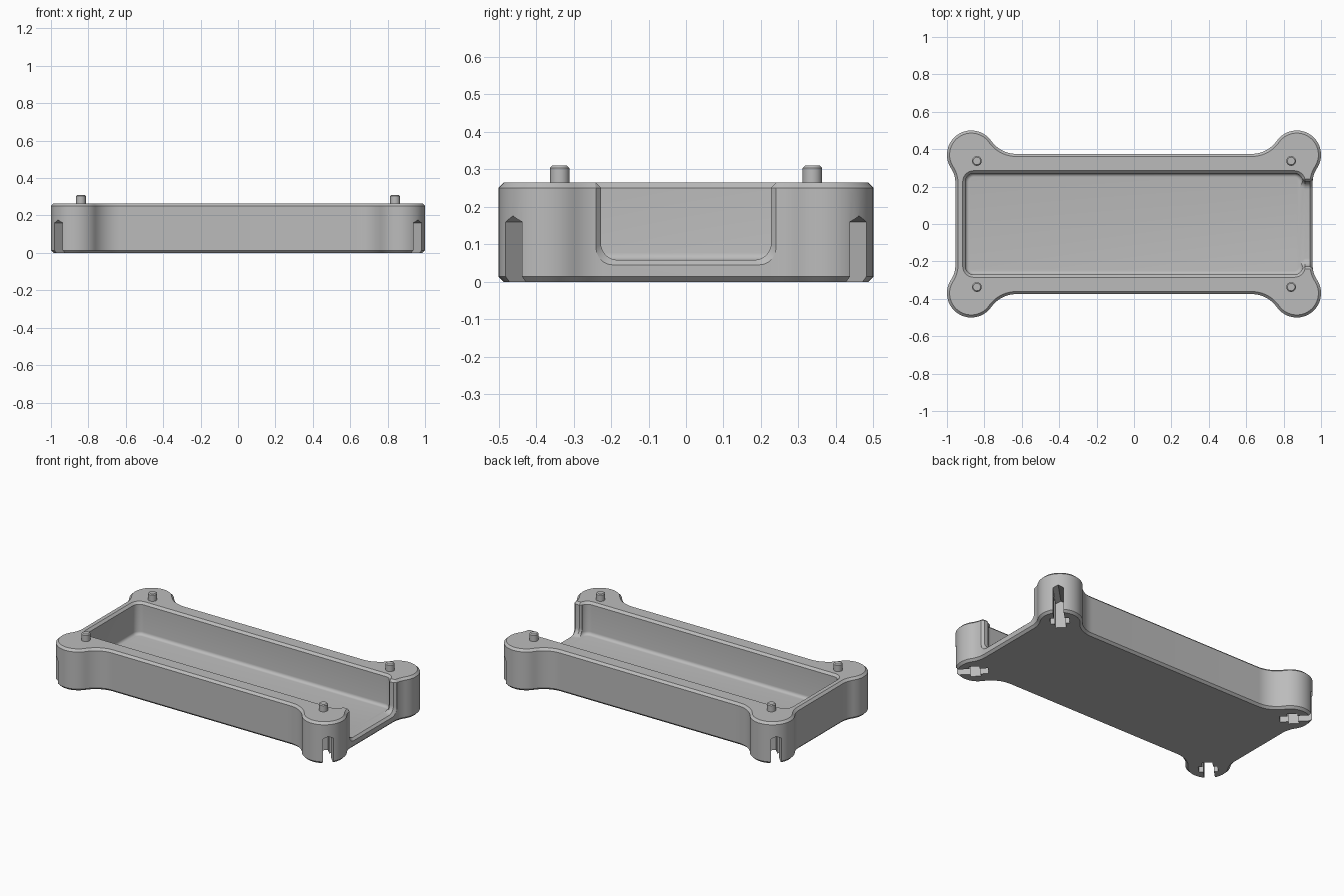
import bpy, bmesh, math
from math import pi, atan2, cos, sin
from mathutils import Matrix

default = bpy.data.objects.get("Cube")
if default:
    bpy.data.objects.remove(default)

grey = bpy.data.materials.new("plain grey")
grey.use_nodes = True
GREY = (0.5, 0.5, 0.5, 1)
grey.diffuse_color = GREY
grey.node_tree.nodes["Principled BSDF"].inputs["Base Color"].default_value = GREY

HEIGHT, CHAMFER, FLOOR = 0.265, 0.014, 0.058
POST = (0.87, 0.37)
POST_R = 0.13
SIDE_X, SIDE_Y = 0.955, 0.375


def arc(centre, radius, start, end, steps):
    return [(centre[0] + radius * cos(start + (end - start) * i / steps),
             centre[1] + radius * sin(start + (end - start) * i / steps))
            for i in range(steps + 1)]


def four_way(quarter):
    """Mirror a first-quadrant path into a closed loop."""
    half = quarter + [(-x, y) for x, y in reversed(quarter)]
    return half + [(-x, -y) for x, y in half]


def outline(inset):
    """Bone-shaped plan: round corner posts blended into straight sides."""
    def blend(along, across):
        return (along ** 2 + across ** 2 - POST_R ** 2) / (2 * (POST_R - across))
    tangent_x, tangent_y = 0.63, 0.22
    r1 = blend(POST[1] - tangent_y, SIDE_X - POST[0])
    r2 = blend(POST[0] - tangent_x, SIDE_Y - POST[1])
    c1, c2 = (SIDE_X + r1, tangent_y), (tangent_x, SIDE_Y + r2)
    d1 = atan2(c1[1] - POST[1], c1[0] - POST[0])
    d2 = atan2(c2[1] - POST[1], c2[0] - POST[0])
    return four_way(arc(c1, r1 + inset, pi, d1 + pi, 8)
                    + arc(POST, POST_R - inset, d1, d2, 28)[1:-1]
                    + arc(c2, r2 + inset, d2 - pi, -pi / 2, 12))


def rounded_rect(half_x, half_y, radius):
    return four_way(arc((half_x - radius, half_y - radius), radius, 0, pi / 2, 8))


def loft(name, rings, cutter=False):
    """Skin a stack of equal rings and cap both ends."""
    bm = bmesh.new()
    loops = [[bm.verts.new(p) for p in ring] for ring in rings]
    for a, b in zip(loops, loops[1:]):
        for i in range(len(a)):
            j = (i + 1) % len(a)
            bm.faces.new((a[i], a[j], b[j], b[i]))
    bm.faces.new(loops[0])
    bm.faces.new(loops[-1])
    bmesh.ops.recalc_face_normals(bm, faces=bm.faces)
    mesh = bpy.data.meshes.new(name)
    bm.to_mesh(mesh)
    bm.free()
    mesh.materials.append(grey)
    obj = bpy.data.objects.new(name, mesh)
    bpy.context.collection.objects.link(obj)
    obj.hide_render = cutter
    return obj


def at_height(points, z):
    return [(x, y, z) for x, y in points]


def finish(obj):
    bpy.ops.object.select_all(action='DESELECT')
    bpy.context.view_layer.objects.active = obj
    obj.select_set(True)
    bpy.ops.object.shade_smooth_by_angle(angle=math.radians(25))


# Tray body with chamfered top and bottom rims
tray = loft("tray_body", [at_height(outline(o), z) for o, z in (
    (CHAMFER, 0), (0, CHAMFER), (0, HEIGHT - CHAMFER), (CHAMFER, HEIGHT))])

# Pocket with a filleted floor and a chamfered mouth
FILLET = 0.02
levels = [(-FILLET * (1 - sin(a)), FLOOR + FILLET * (1 - cos(a)))
          for a in (i * pi / 10 for i in range(6))]
levels += [(0, HEIGHT - CHAMFER), (CHAMFER, HEIGHT), (CHAMFER, HEIGHT + 0.05)]
cutters = [loft("pocket_cutter", [
    at_height(rounded_rect(0.902 + o, 0.271 + o, 0.045 + o), z) for o, z in levels], True)]


# Open end: U-shaped notch, flared at both faces of the end wall
def notch_ring(x, widen, drop):
    half, bottom, r = 0.227 + widen, FLOOR + 0.0005 - drop, 0.045
    side = arc((half - r, bottom + r), r, -pi / 2, 0, 8)
    side += [(half, HEIGHT - CHAMFER), (half + CHAMFER, HEIGHT),
             (half + CHAMFER, HEIGHT + 0.05)]
    return [(x, y, z) for y, z in side + [(-y, z) for y, z in reversed(side)]]


cutters.append(loft("notch_cutter", [notch_ring(*s) for s in (
    (0.85, 0.012, 0), (0.902, 0.012, 0), (0.914, 0, 0),
    (SIDE_X - CHAMFER, 0, 0), (SIDE_X, 0.013, 0.013), (1.05, 0.013, 0.013))], True))

# Diagonal gabled slots with a cross recess under each post
SLOT_H = 0.16
gable = [(-0.031, -0.05), (0.031, -0.05), (0.031, SLOT_H),
         (0, SLOT_H + 0.016), (-0.031, SLOT_H)]
recess = [(-0.056, -0.05), (0.056, -0.05), (0.056, SLOT_H - 0.003),
          (-0.056, SLOT_H - 0.003)]
for sx in (-1, 1):
    for sy in (-1, 1):
        place = (Matrix.Translation((sx * POST[0], sy * POST[1], 0))
                 @ Matrix.Rotation(atan2(sy, sx), 4, 'Z'))
        for name, profile, inner, outer in (("slot_cutter", gable, -0.06, 0.2),
                                            ("recess_cutter", recess, -0.013, 0.047)):
            cut = loft(name, [[(x, y, z) for y, z in profile]
                              for x in (inner, outer)], True)
            cut.data.transform(place)
            cutters.append(cut)

# Apply the cuts, then drop the helpers
for cut in cutters:
    mod = tray.modifiers.new(cut.name, 'BOOLEAN')
    mod.operation, mod.solver, mod.object = 'DIFFERENCE', 'EXACT', cut
bpy.context.view_layer.update()
graph = bpy.context.evaluated_depsgraph_get()
result = bpy.data.meshes.new_from_object(tray.evaluated_get(graph))
tray.modifiers.clear()
tray.data = result
for cut in cutters:
    bpy.data.objects.remove(cut)
finish(tray)

# Locating pegs on the corner posts
for x, side in ((-0.84, "right"), (0.84, "left")):
    for y, end in ((-0.337, "front"), (0.337, "back")):
        peg = loft(f"{end}_{side}_peg", [
            at_height(arc((x, y), r, 0, 2 * pi, 32)[:-1], z)
            for r, z in ((0.026, HEIGHT - 0.02), (0.026, 0.304), (0.02, 0.31))])
        finish(peg)
